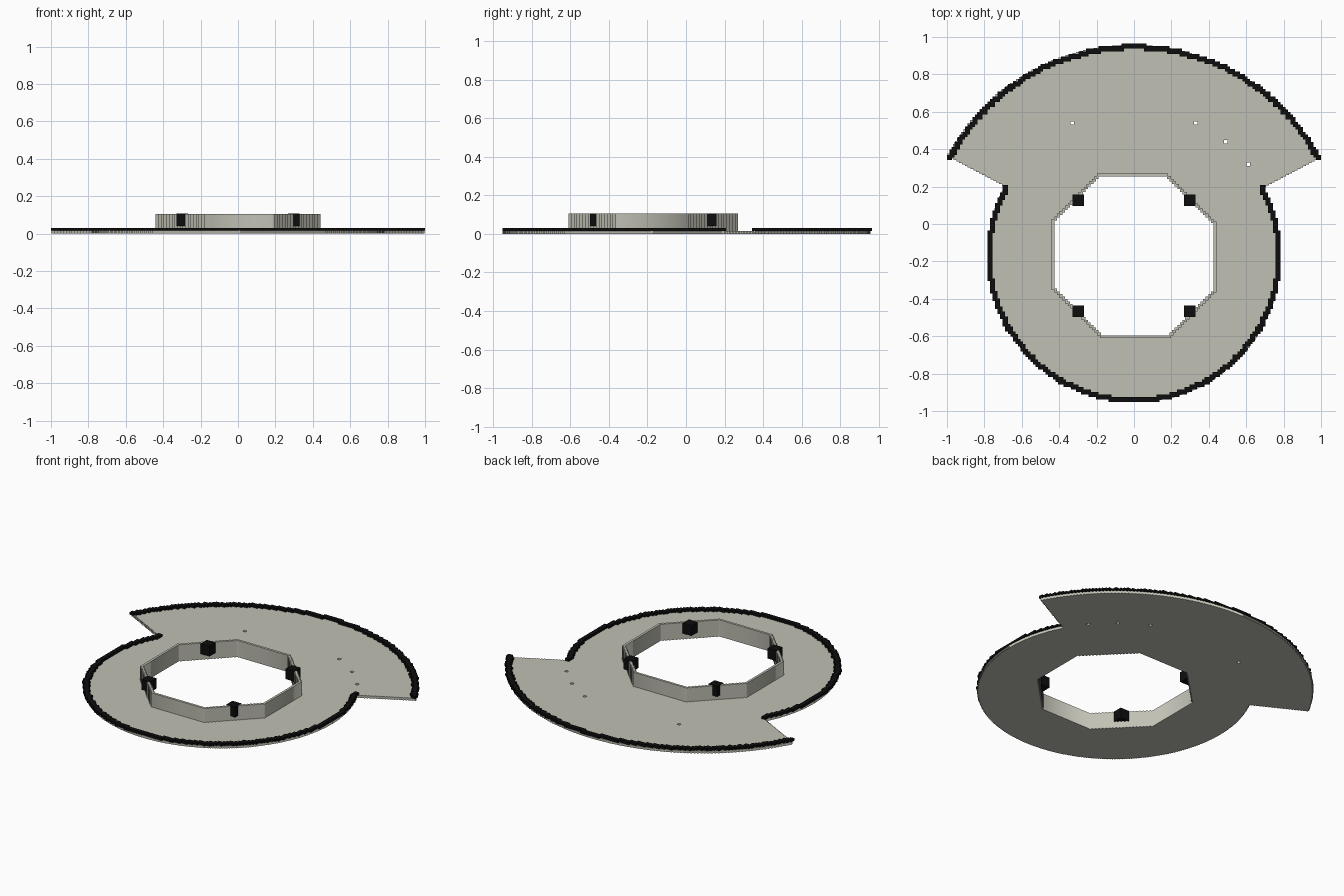
import bpy, bmesh, math
from mathutils import Matrix

if "Cube" in bpy.data.objects:
    bpy.data.objects.remove(bpy.data.objects["Cube"])

CY = -0.17            # centre of the ring in y
A0 = 28               # angle where the wide sector starts
PLATE_TOP = 0.016


def material(name, rgb):
    m = bpy.data.materials.new(name)
    m.diffuse_color = (*rgb, 1)
    m.use_nodes = True
    m.node_tree.nodes["Principled BSDF"].inputs["Base Color"].default_value = m.diffuse_color
    return m


grey = material("warm grey", (0.53, 0.53, 0.46))
black = material("black", (0.004, 0.004, 0.004))


def polar(r, deg):
    a = math.radians(deg)
    return (r * math.cos(a), CY + r * math.sin(a))


def arc(r, a, b, step=1.0):
    n = round((b - a) / step)
    return [polar(r, a + (b - a) * i / n) for i in range(n + 1)]


def line(p, q, n):
    return [(p[0] + (q[0] - p[0]) * i / n, p[1] + (q[1] - p[1]) * i / n) for i in range(n + 1)]


def stairs(pts):
    """Turn a closed outline into small axis-aligned steps."""
    out = []
    for p, q in zip(pts, pts[1:] + pts[:1]):
        for c in (p, (q[0], p[1])):
            if not out or math.dist(c, out[-1]) > 1e-4:
                out.append(c)
    if math.dist(out[0], out[-1]) < 1e-4:
        out.pop()
    return out


def octagon(apothem, n=18):
    """Octagon with flat straight sides and stepped diagonals."""
    r = apothem / math.cos(math.pi / 8)
    v = [polar(r, 22.5 + 45 * i) for i in range(8)]
    pts = []
    for i in range(0, 8, 2):
        pts += line(v[i], v[i + 1], n)
    return stairs(pts)


def slab(name, loops, z0, z1, mat):
    """Extruded flat shape; the later loops become holes."""
    cu = bpy.data.curves.new(name, 'CURVE')
    cu.dimensions = '2D'
    cu.fill_mode = 'BOTH'
    cu.extrude = (z1 - z0) / 2
    for pts in loops:
        s = cu.splines.new('POLY')
        s.points.add(len(pts) - 1)
        for pt, (x, y) in zip(s.points, pts):
            pt.co = (x, y, 0, 1)
        s.use_cyclic_u = True
    ob = bpy.data.objects.new(name, cu)
    bpy.context.collection.objects.link(ob)
    ob.location.z = (z0 + z1) / 2
    bpy.ops.object.select_all(action='DESELECT')
    ob.select_set(True)
    bpy.context.view_layer.objects.active = ob
    bpy.ops.object.convert(target='MESH')
    ob = bpy.context.object
    ob.data.materials.clear()
    ob.data.materials.append(mat)
    return ob


def boxes(name, centres, size, z0, z1, mat):
    bm = bmesh.new()
    for x, y in centres:
        bmesh.ops.create_cube(bm, size=1, matrix=Matrix.Translation((x, y, (z0 + z1) / 2))
                              @ Matrix.Diagonal((size, size, z1 - z0, 1)))
    me = bpy.data.meshes.new(name)
    bm.to_mesh(me)
    bm.free()
    me.materials.append(mat)
    ob = bpy.data.objects.new(name, me)
    bpy.context.collection.objects.link(ob)
    return ob


# base plate: wide sector at the back, round part in front, octagonal opening
R, r = 1.128, 0.783
outline = arc(R, A0, 180 - A0)
outline += line(polar(R, 180 - A0), polar(r, 180 - A0), 20)[1:]
outline += arc(r, 180 - A0, 360 + A0)[1:]
outline += line(polar(r, A0), polar(R, A0), 20)[1:-1]
h = 0.009
pins = [[(x - h, y - h), (x + h, y - h), (x + h, y + h), (x - h, y + h)]
        for x, y in ((-0.33, 0.54), (0.33, 0.54), (0.49, 0.44), (0.61, 0.32))]
slab("base_plate", [stairs(outline), octagon(0.425)] + pins, 0, PLATE_TOP, grey)

# upright octagonal collar
slab("collar_wall", [octagon(0.44), octagon(0.425)], PLATE_TOP, 0.105, grey)

# black stepped rim along both arcs
g = 0.0135
rim = arc(1.115, A0, 180 - A0, 0.7) + arc(0.773, 180 - A0, 360 + A0, 1.0)
rim = sorted({(round(x / g) * g, round((y - CY) / g) * g + CY) for x, y in rim})
boxes("black_rim", rim, 0.027, PLATE_TOP, 0.031, black)

# four black blocks on the collar diagonals
boxes("collar_blocks", [(sx * 0.297, CY + sy * 0.296) for sx in (-1, 1) for sy in (-1, 1)],
      0.062, 0.042, 0.107, black)
